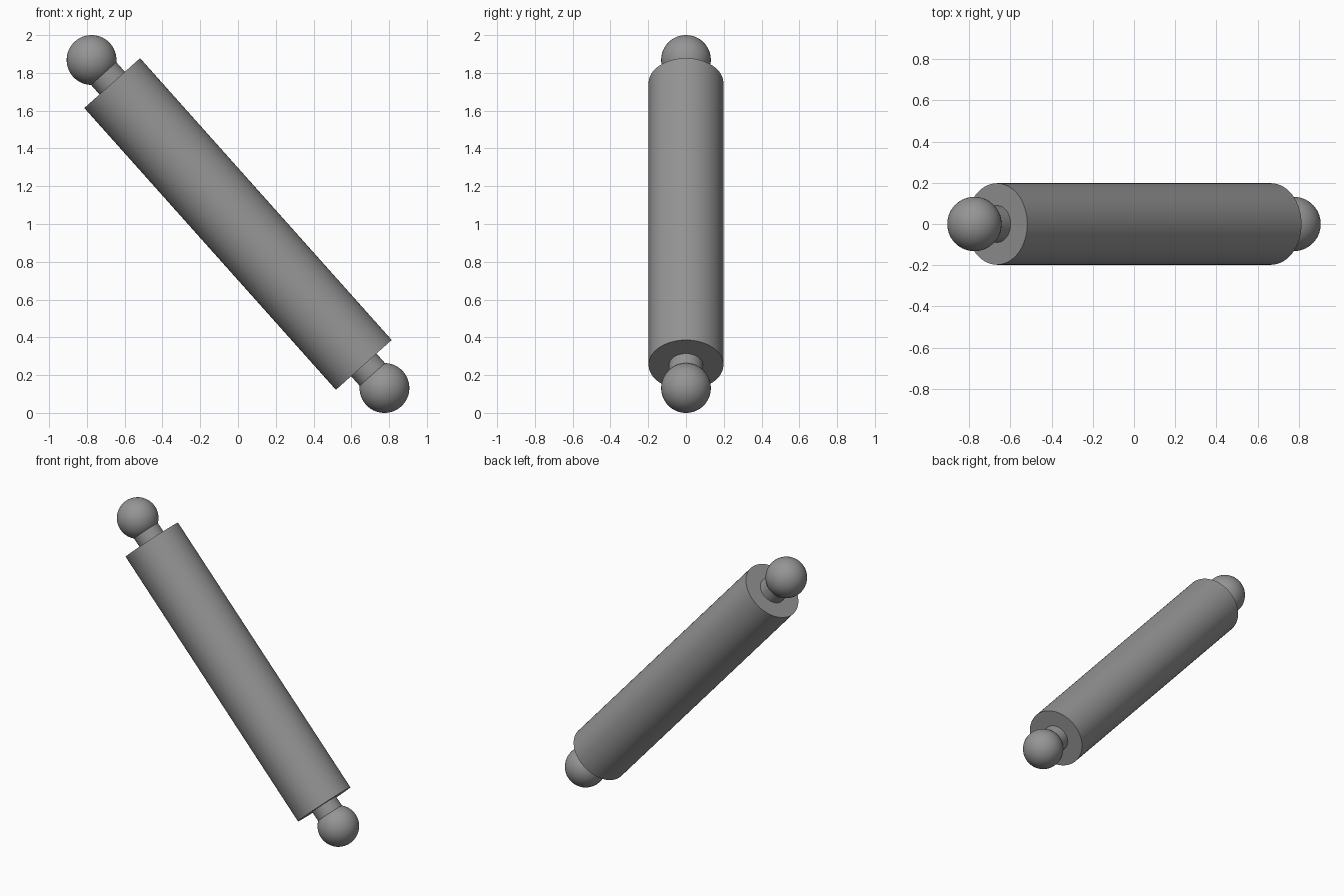
import bpy
import math
from mathutils import Vector

if "Cube" in bpy.data.objects:
    bpy.data.objects.remove(bpy.data.objects["Cube"])

# One grey material for the whole model
grey = bpy.data.materials.new("mid_grey")
grey.diffuse_color = (0.3, 0.3, 0.3, 1.0)
grey.use_nodes = True
grey.node_tree.nodes["Principled BSDF"].inputs["Base Color"].default_value = grey.diffuse_color

CENTRE = Vector((0, 0, 1))
AXIS = Vector((-0.775, 0, 0.868)).normalized()  # points to the upper ball
TILT = (0, math.atan2(AXIS.x, AXIS.z), 0)
BODY_HALF = 1.0       # half length of the thick rod
BALL_OFFSET = 1.164   # distance of each ball from the centre


def finish(name):
    ob = bpy.context.object
    ob.name = name
    ob.data.materials.append(grey)
    bpy.ops.object.shade_smooth_by_angle(angle=math.radians(35))


def rod(name, radius, start, end):
    """Capped cylinder between two distances along the tilted axis."""
    bpy.ops.mesh.primitive_cylinder_add(
        vertices=64, radius=radius, depth=abs(end - start),
        location=CENTRE + AXIS * (start + end) / 2, rotation=TILT)
    finish(name)


# Thick central rod
rod("main_rod", 0.198, -BODY_HALF, BODY_HALF)

# Neck and ball joint at each end
for side, label in ((1, "upper"), (-1, "lower")):
    rod(label + "_neck", 0.09, side * (BODY_HALF - 0.02), side * BALL_OFFSET)
    bpy.ops.mesh.primitive_uv_sphere_add(
        segments=48, ring_count=24, radius=0.132,
        location=CENTRE + AXIS * side * BALL_OFFSET, rotation=TILT)
    finish(label + "_ball")
